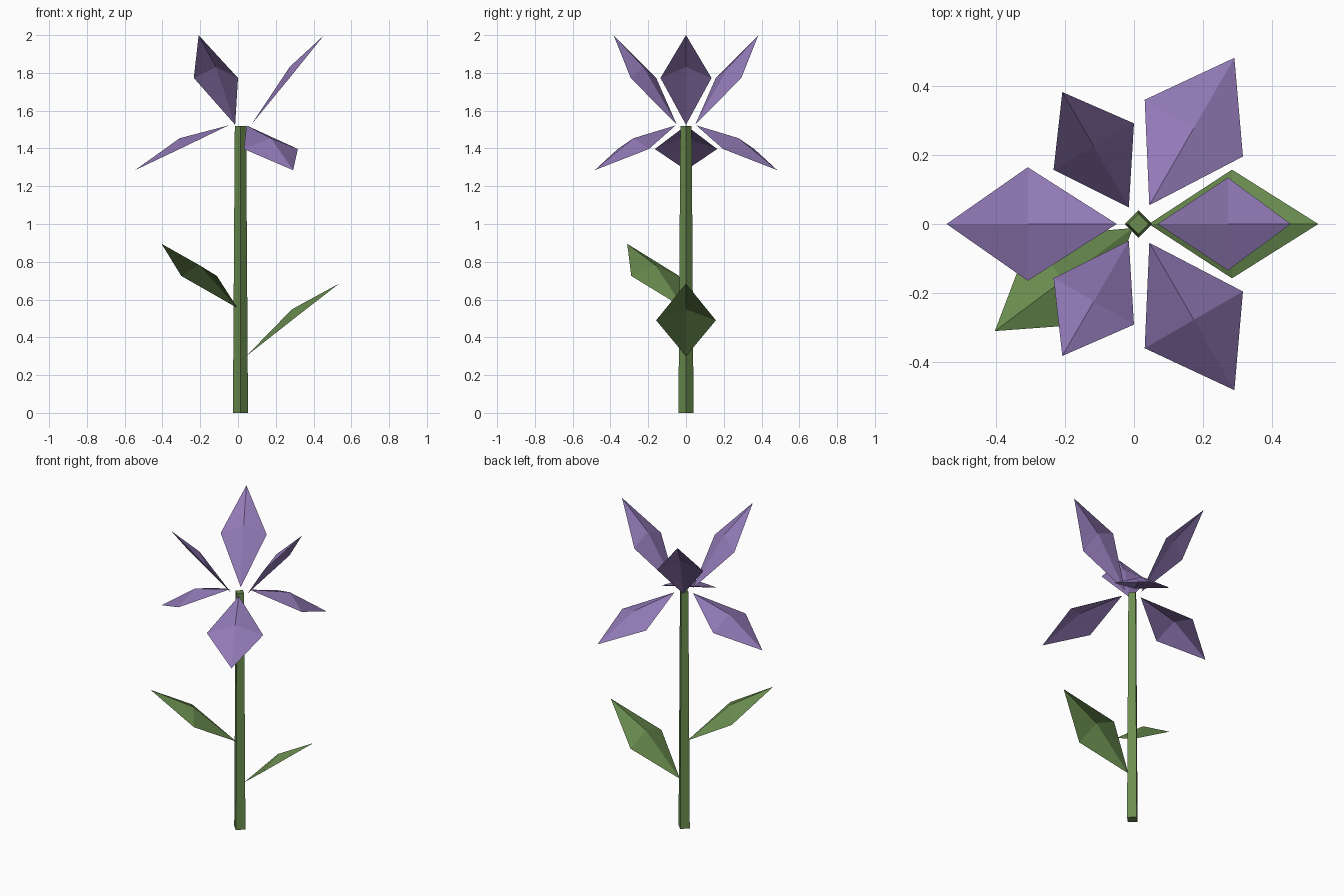
import bpy
from math import cos, sin, radians

cube = bpy.data.objects.get("Cube")
if cube:
    bpy.data.objects.remove(cube, do_unlink=True)

STEM_X = 0.013


def material(name, color):
    mat = bpy.data.materials.new(name)
    mat.use_nodes = True
    mat.diffuse_color = color
    mat.node_tree.nodes["Principled BSDF"].inputs["Base Color"].default_value = color
    return mat


green = material("leaf green", (0.147, 0.270, 0.080, 1))
purple = material("petal purple", (0.290, 0.195, 0.475, 1))


def blade(name, mat, angle, base, middle, tip, width, ridge):
    """Four-triangle folded blade; base, middle and tip are (radius, height)."""
    a = radians(angle)

    def place(r, side, z):
        return (STEM_X + r * cos(a) - side * sin(a), r * sin(a) + side * cos(a), z)

    verts = [place(base[0], 0, base[1]), place(middle[0], -width, middle[1]),
             place(tip[0], 0, tip[1]), place(middle[0], width, middle[1]),
             place(middle[0], 0, middle[1] + ridge)]
    faces = [(i, (i + 1) % 4, 4) for i in range(4)]
    mesh = bpy.data.meshes.new(name)
    mesh.from_pydata(verts, [], faces)
    mesh.materials.append(mat)
    obj = bpy.data.objects.new(name, mesh)
    bpy.context.collection.objects.link(obj)


# Tapered square stem, corners on the axes
bpy.ops.mesh.primitive_cone_add(vertices=4, radius1=0.04, radius2=0.03, depth=1.52,
                                location=(STEM_X, 0, 0.76))
stem = bpy.context.object
stem.name = "stem"
stem.data.materials.append(green)

# Three upright petals alternating with three drooping ones
for i in range(3):
    blade(f"upper_petal_{i + 1}", purple, 120 * i,
          (0.056, 1.525), (0.26, 1.773), (0.443, 2.0), 0.135, 0.058)
    blade(f"lower_petal_{i + 1}", purple, 60 + 120 * i,
          (0.063, 1.522), (0.322, 1.397), (0.558, 1.285), 0.165, 0.057)

# Leaves
blade("left_leaf", green, 0, (0.03, 0.30), (0.272, 0.49), (0.523, 0.685), 0.158, 0.058)
blade("right_leaf", green, 216.7, (0.02, 0.555), (0.273, 0.725), (0.521, 0.895), 0.158, 0.058)
